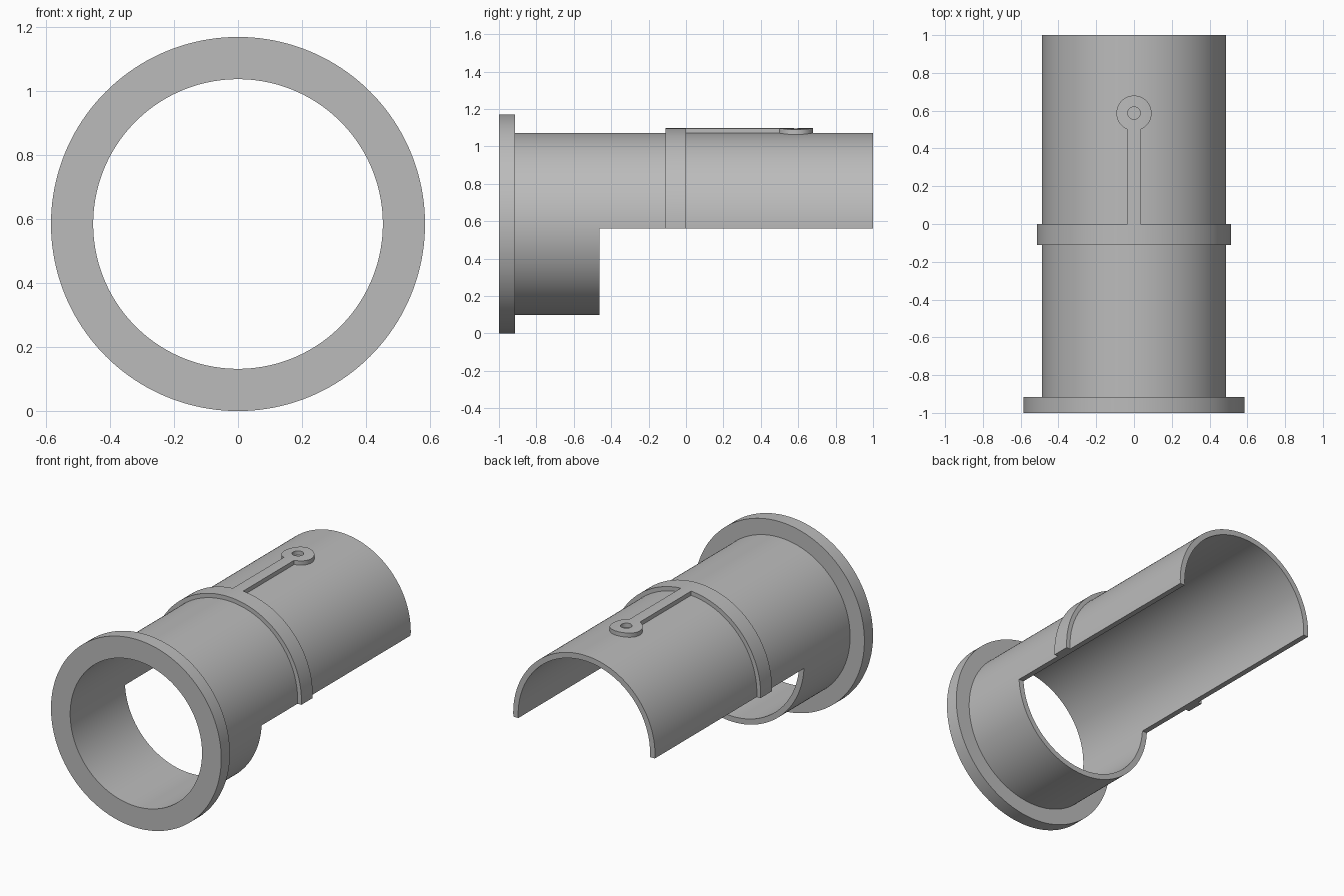
import bpy, bmesh
from math import sin, cos, tau, asin, radians

if "Cube" in bpy.data.objects:
    bpy.data.objects.remove(bpy.data.objects["Cube"])

AXIS_Z = 0.585     # height of the tube axis
CUT_Z = 0.56       # height of the half-shell edge
SEGS = 160

grey = bpy.data.materials.new("plain_grey")
grey.use_nodes = True
colour = (0.5, 0.5, 0.5, 1)
grey.diffuse_color = colour
grey.node_tree.nodes["Principled BSDF"].inputs["Base Color"].default_value = colour


def finish(name, bm):
    bmesh.ops.recalc_face_normals(bm, faces=bm.faces)
    mesh = bpy.data.meshes.new(name)
    bm.to_mesh(mesh)
    bm.free()
    mesh.materials.append(grey)
    obj = bpy.data.objects.new(name, mesh)
    bpy.context.collection.objects.link(obj)
    return obj


def lathe(name, profile):
    """Spin a closed (radius, y) profile around the tube axis."""
    bm = bmesh.new()
    rings = [[bm.verts.new((r * sin(tau * i / SEGS), y, AXIS_Z + r * cos(tau * i / SEGS)))
              for i in range(SEGS)] for r, y in profile]
    for k, a in enumerate(rings):
        b = rings[(k + 1) % len(rings)]
        for i in range(SEGS):
            j = (i + 1) % SEGS
            bm.faces.new((a[i], a[j], b[j], b[i]))
    return finish(name, bm)


def prism(name, outline, z0, z1):
    """Extrude an (x, y) outline upward."""
    bm = bmesh.new()
    face = bm.faces.new([bm.verts.new((x, y, z0)) for x, y in outline])
    top = bmesh.ops.extrude_face_region(bm, geom=[face])["geom"]
    bmesh.ops.translate(bm, vec=(0, 0, z1 - z0),
                        verts=[v for v in top if isinstance(v, bmesh.types.BMVert)])
    return finish(name, bm)


def arc(radius, y, start, end, n):
    return [(radius * sin(start + (end - start) * i / n),
             y + radius * cos(start + (end - start) * i / n)) for i in range(n + 1)]


def combine(obj, tool, operation):
    mod = obj.modifiers.new(operation, "BOOLEAN")
    mod.operation, mod.object, mod.solver = operation, tool, "EXACT"
    activate(obj)
    bpy.ops.object.modifier_apply(modifier=mod.name)
    bpy.data.objects.remove(tool)


def activate(obj):
    bpy.ops.object.select_all(action="DESELECT")
    obj.select_set(True)
    bpy.context.view_layer.objects.active = obj


# Flanged tube with the rear lower half cut away
tube = lathe("flanged_tube", [(0.453, -1), (0.585, -1), (0.585, -0.915),
                              (0.487, -0.915), (0.487, 1), (0.453, 1)])
opening = prism("opening_cutter", [(-1, -0.463), (1, -0.463), (1, 1.5), (-1, 1.5)], -0.5, CUT_Z)
combine(tube, opening, "DIFFERENCE")

# Raised collar, strip and eyelet, all following the tube's curve
eye_y, eye_r, strip = 0.587, 0.093, 0.035
collar = lathe("collar_and_strip", [(0.47, -0.11), (0.513, -0.11), (0.513, 0.8), (0.47, 0.8)])
neck = asin(strip / eye_r)
half_turn = tau / 2
outline = [(-0.7, -0.2), (0.7, -0.2), (0.7, 0), (strip, 0)]
outline += arc(eye_r, eye_y, half_turn - neck, neck - half_turn, 64)
outline += [(-strip, 0), (-0.7, 0)]
combine(collar, prism("collar_cutter", outline, CUT_Z, 1.4), "INTERSECT")
hole = prism("hole_cutter", arc(0.033, eye_y, 0, tau, 32)[:-1], 0.9, 1.4)
combine(collar, hole, "DIFFERENCE")

for part in (tube, collar):
    activate(part)
    bpy.ops.object.shade_smooth_by_angle(angle=radians(30))
